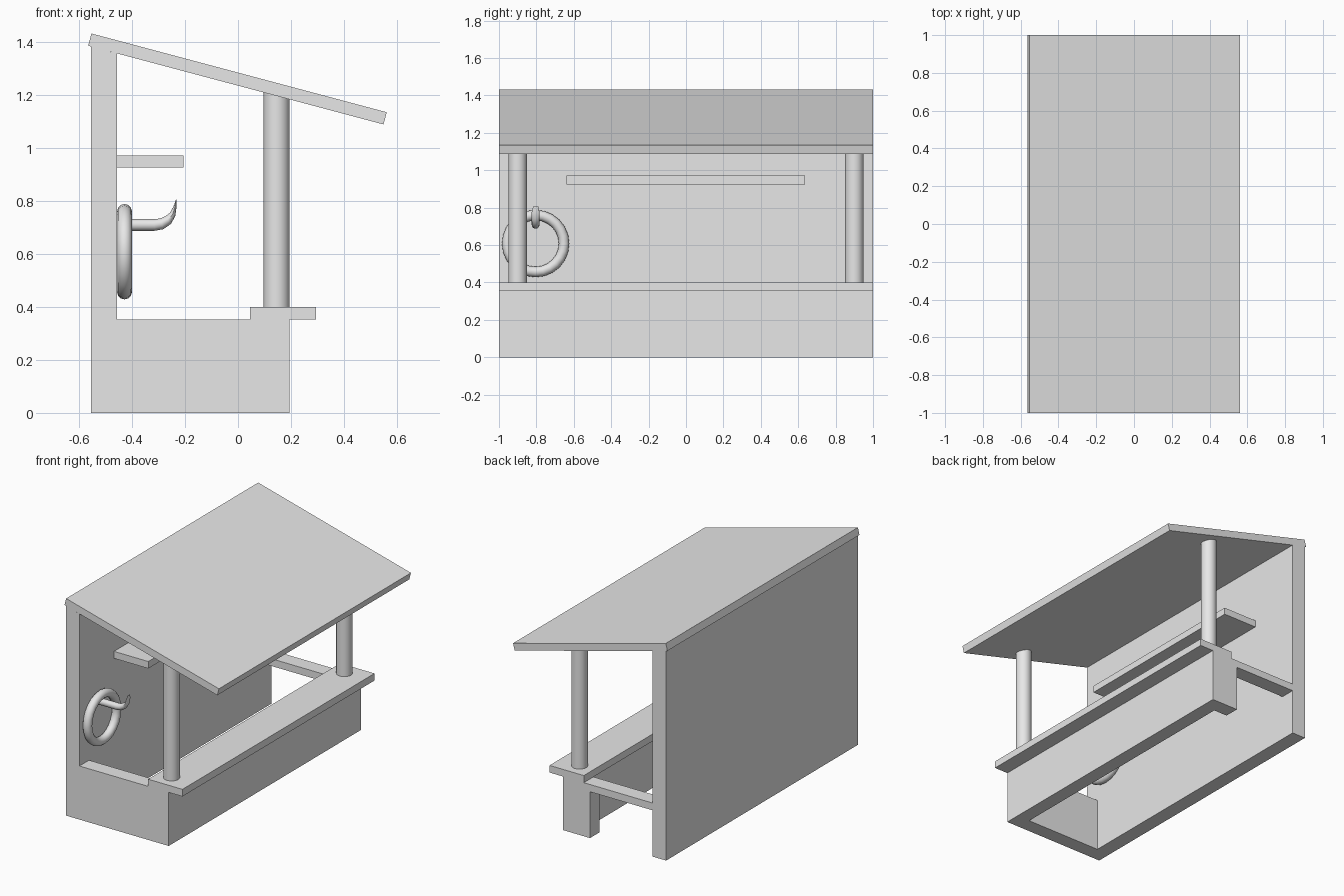
import bpy, bmesh, math
from mathutils import Vector

cube = bpy.data.objects.get("Cube")
if cube:
    bpy.data.objects.remove(cube, do_unlink=True)

GREY = (0.8, 0.8, 0.8, 1)
mat = bpy.data.materials.new("plain_grey")
mat.use_nodes = True
mat.diffuse_color = GREY
mat.node_tree.nodes["Principled BSDF"].inputs["Base Color"].default_value = GREY


def finish(name, bm, smooth=False):
    bmesh.ops.recalc_face_normals(bm, faces=bm.faces)
    mesh = bpy.data.meshes.new(name)
    bm.to_mesh(mesh)
    bm.free()
    mesh.materials.append(mat)
    obj = bpy.data.objects.new(name, mesh)
    bpy.context.collection.objects.link(obj)
    if smooth:
        shade(obj)
    return obj


def shade(obj):
    bpy.ops.object.select_all(action='DESELECT')
    obj.select_set(True)
    bpy.context.view_layer.objects.active = obj
    bpy.ops.object.shade_smooth_by_angle(angle=math.radians(40))


def prism(name, outline, start, end, axis):
    """Extrude an xz outline along y, or an xy outline along z."""
    bm = bmesh.new()
    place = (lambda a, b: (a, start, b)) if axis == 'y' else (lambda a, b: (a, b, start))
    face = bm.faces.new([bm.verts.new(place(a, b)) for a, b in outline])
    out = bmesh.ops.extrude_face_region(bm, geom=[face])
    verts = [g for g in out["geom"] if isinstance(g, bmesh.types.BMVert)]
    shift = Vector((0, end - start, 0) if axis == 'y' else (0, 0, end - start))
    bmesh.ops.translate(bm, verts=verts, vec=shift)
    return finish(name, bm)


def box(name, x, y, z):
    rect = [(x[0], z[0]), (x[1], z[0]), (x[1], z[1]), (x[0], z[1])]
    return prism(name, rect, y[0], y[1], 'y')


BACK, INNER, FRONT = -0.555, -0.456, 0.195
LOW = 0.353


def roof_under(x):
    return 1.385 - 0.268 * (x + 0.565)


# Low walls: back, closed end, counter front and short return by the entrance
prism("base_walls", [
    (BACK, -1), (FRONT, -1), (FRONT, 1), (0, 1), (0, 0.9), (0.1, 0.9),
    (0.1, -0.9), (INNER, -0.9), (INNER, 1), (BACK, 1)], 0, LOW, 'z')

# Upper back wall, cut to the roof slope
prism("back_wall", [(BACK, LOW), (INNER, LOW), (INNER, roof_under(INNER)),
                    (BACK, roof_under(BACK))], -1, 1, 'y')

# Sloping roof slab
prism("roof", [(-0.565, 1.385), (0.549, 1.088), (0.561, 1.134), (-0.553, 1.431)],
      -1, 1, 'y')

box("counter_top", (0.045, 0.295), (-1, 1), (LOW, 0.4))
box("entrance_flap", (INNER, 0), (0.9, 1), (0.305, LOW))
box("wall_shelf", (INNER, -0.206), (-0.64, 0.637), (0.925, 0.971))

# Round posts on the counter
for side, y in (("right", -0.9), ("left", 0.9)):
    bpy.ops.mesh.primitive_cylinder_add(vertices=32, radius=0.049, depth=0.82,
                                        location=(0.146, y, 0.81))
    post = bpy.context.object
    post.name = side + "_post"
    post.data.materials.append(mat)
    shade(post)

# Hanging ring
RING_Y = -0.804
bpy.ops.mesh.primitive_torus_add(major_segments=24, minor_segments=12,
                                 major_radius=0.152, minor_radius=0.028,
                                 location=(-0.428, RING_Y, 0.608),
                                 rotation=(0, math.pi / 2, 0))
ring = bpy.context.object
ring.name = "hanging_ring"
ring.data.materials.append(mat)
shade(ring)

# Hook: x, z, bend angle, half thickness; flattens to a thin upturned tip
sections = [(-0.47, 0.709, 0, 0.022), (-0.315, 0.709, 0, 0.022),
            (-0.288, 0.713, 18, 0.021), (-0.264, 0.727, 38, 0.018),
            (-0.247, 0.748, 60, 0.012), (-0.238, 0.776, 78, 0.006),
            (-0.233, 0.805, 88, 0.001)]
bm = bmesh.new()
SIDES = 12
loops = []
for i, (x, z, bend, half) in enumerate(sections):
    a = math.radians(bend)
    width = 0.014 if i == len(sections) - 1 else 0.021
    loop = []
    for k in range(SIDES):
        t = math.tau * k / SIDES
        n = half * math.sin(t)
        loop.append(bm.verts.new((x - n * math.sin(a), RING_Y + width * math.cos(t),
                                  z + n * math.cos(a))))
    loops.append(loop)
for p, q in zip(loops, loops[1:]):
    for k in range(SIDES):
        m = (k + 1) % SIDES
        bm.faces.new((p[k], p[m], q[m], q[k]))
bm.faces.new(loops[0])
bm.faces.new(loops[-1])
finish("wall_hook", bm, smooth=True)
